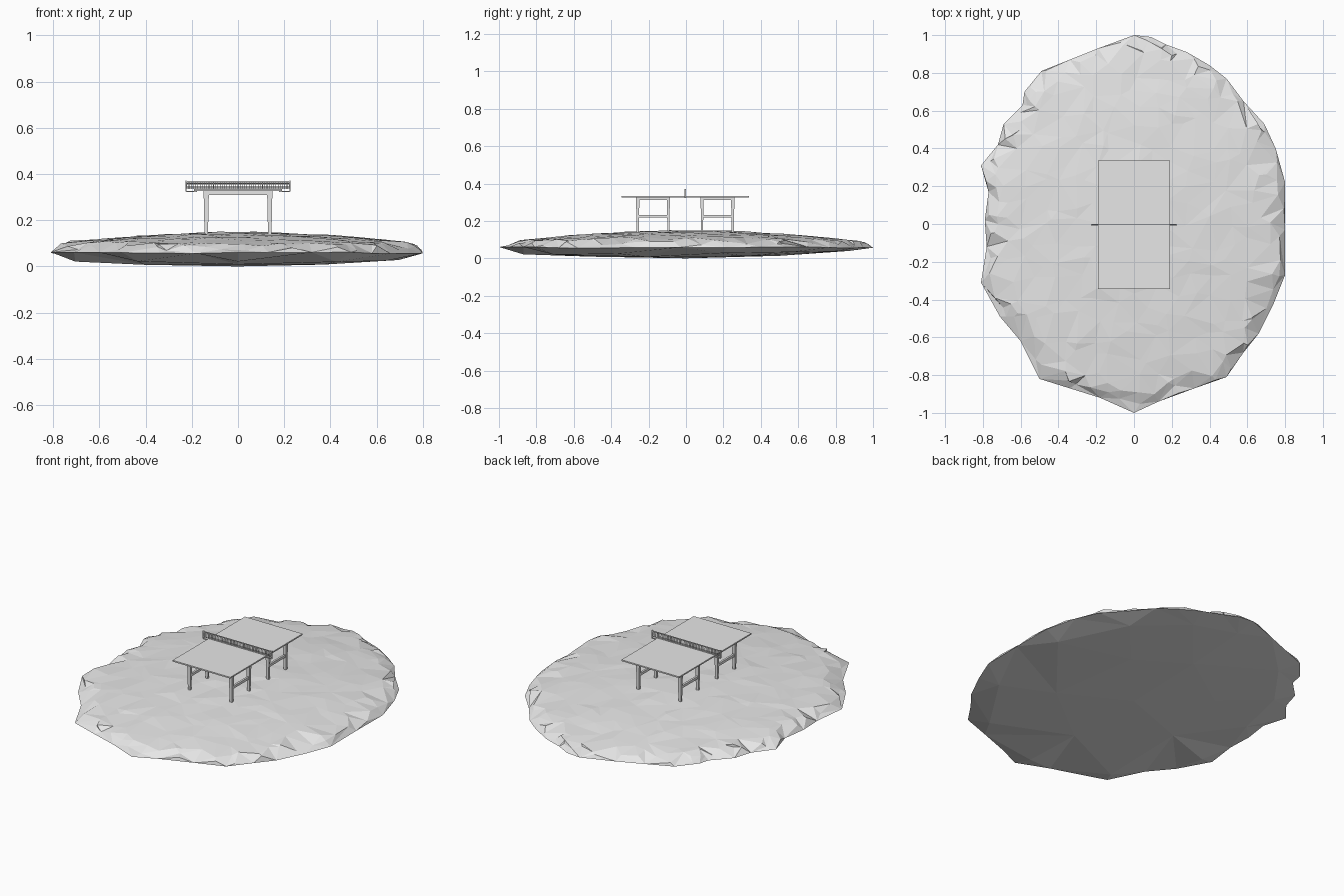
import bpy, bmesh, math, random
from mathutils import Vector
from mathutils.geometry import delaunay_2d_cdt

random.seed(4)
if "Cube" in bpy.data.objects:
    bpy.data.objects.remove(bpy.data.objects["Cube"], do_unlink=True)

grey = bpy.data.materials.new("light grey")
grey.use_nodes = True
grey.diffuse_color = (0.8, 0.8, 0.8, 1)
grey.node_tree.nodes["Principled BSDF"].inputs["Base Color"].default_value = (0.8, 0.8, 0.8, 1)


def finish(name, bm):
    """Turn a bmesh into a flat shaded object."""
    mesh = bpy.data.meshes.new(name)
    bm.to_mesh(mesh)
    bm.free()
    mesh.materials.append(grey)
    obj = bpy.data.objects.new(name, mesh)
    bpy.context.scene.collection.objects.link(obj)
    return obj


def box(name, xs, ys, zs, taper=1.0):
    """Box between limits; the bottom end is scaled by taper."""
    bm = bmesh.new()
    bmesh.ops.create_cube(bm, size=1)
    for v in bm.verts:
        t = taper if v.co.z < 0 else 1.0
        v.co = Vector([(lo + hi) / 2 + c * (hi - lo) * k
                       for (lo, hi), c, k in zip((xs, ys, zs), v.co, (t, t, 1))])
    return finish(name, bm)


# Shoreline of the rocky ground
OUTLINE = [Vector(p) for p in (
    (0, 1), (.09, .99), (.17, .95), (.28, .91), (.4, .84), (.49, .77),
    (.58, .65), (.69, .53), (.75, .4), (.8, .22), (.8, -.03), (.8, -.27),
    (.74, -.42), (.66, -.58), (.58, -.68), (.49, -.81), (.32, -.87), (.13, -.94),
    (0, -1), (-.18, -.92), (-.34, -.87), (-.5, -.82), (-.6, -.62), (-.71, -.49),
    (-.81, -.31), (-.78, -.12), (-.79, .02), (-.77, .17), (-.81, .31), (-.72, .42),
    (-.69, .53), (-.59, .63), (-.58, .7), (-.49, .81), (-.34, .87), (-.19, .93))]
N = len(OUTLINE)


def radius(p):
    return math.hypot(p.x / 0.82, p.y)


def dome(p):
    side = abs(p.x) / 0.82
    return 0.149 - (0.07 - 0.018 * side) * radius(p) ** 2


def add_sheet(bm, flat, solid):
    """Triangulate flat points inside the shoreline and lift them to solid points."""
    edges = [(i, (i + 1) % N) for i in range(N)]
    _, _, faces, origin, _, _ = delaunay_2d_cdt(flat, edges, [], 1, 1e-6)
    verts = [bm.verts.new(solid[o[0]]) for o in origin]
    for f in faces:
        bm.faces.new([verts[i] for i in f])


def build_ground():
    bm = bmesh.new()
    shore = [Vector((p.x, p.y, 0.058 + random.uniform(-.003, .004))) for p in OUTLINE]

    # Crumpled rim, with some points pushed out into small overhangs
    flat, solid = list(OUTLINE), list(shore)
    for scale, low, high, push in ((.975, .25, .85, .022), (.945, .65, 1.05, .03),
                                   (.91, .9, 1.08, .015)):
        for i in range(N):
            p = OUTLINE[i].lerp(OUTLINE[(i + 1) % N], random.uniform(.1, .9)) * scale
            q = p * (1 + random.uniform(-push, push))
            z = 0.06 + (dome(p) - 0.06) * random.uniform(low, high)
            flat.append(p)
            solid.append(Vector((q.x, q.y, z)))

    # Gentle uneven dome
    step = 0.1
    for i in range(-8, 9):
        for j in range(-10, 11):
            p = Vector((i + random.uniform(-.42, .42), j + random.uniform(-.42, .42))) * step
            if radius(p) < 0.87:
                flat.append(p)
                solid.append(Vector((p.x, p.y, dome(p) + random.uniform(-.004, .003))))
    add_sheet(bm, flat, solid)

    # Shallow underside made of a few large facets
    flat, solid = list(OUTLINE), list(shore)
    for scale, skip, height in ((.87, 3, .022), (.5, 6, .007)):
        for p in OUTLINE[::skip]:
            q = p * scale
            flat.append(q)
            solid.append(Vector((q.x, q.y, height + 0.018 * max(0, q.y)
                                 + random.uniform(-.003, .003))))
    flat.append(Vector((0, 0)))
    solid.append(Vector((0, 0, 0)))
    add_sheet(bm, flat, solid)

    bmesh.ops.remove_doubles(bm, verts=bm.verts, dist=1e-5)
    bmesh.ops.recalc_face_normals(bm, faces=bm.faces)
    finish("rocky_ground", bm)


build_ground()

# Table: two halves, each on its own four-legged frame
MID = -0.004
TOP, UNDER = 0.334, 0.326
for s, half in ((-1, "front"), (1, "back")):
    def span(a, b):
        return tuple(sorted((MID + s * a, MID + s * b)))

    box(half + "_table_top", (-.19, .19), span(.0005, .34), (UNDER, TOP))
    for y0, y1, place in ((.082, .098, "inner"), (.245, .263, "outer")):
        box(f"{half}_{place}_cross_rail", (-.145, .145), span(y0 + .003, y1 - .003), (.31, UNDER))
        for m, side in ((-1, "right"), (1, "left")):
            xs = sorted((m * .126, m * .149))
            box(f"{half}_{place}_{side}_leg", xs, span(y0, y1), (.135, UNDER), taper=.65)
    for m, side in ((-1, "right"), (1, "left")):
        xs = sorted((m * .132, m * .144))
        box(f"{half}_{side}_side_rail", xs, span(.09, .255), (.312, UNDER))
        box(f"{half}_{side}_stretcher", xs, span(.09, .255), (.217, .232))

# Net: woven mesh with hems, end posts and clamps
bm = bmesh.new()
bmesh.ops.create_grid(bm, x_segments=46, y_segments=5, size=1)
for v in bm.verts:
    v.co = Vector((v.co.x * .222, MID, .35 + v.co.y * .015))
net = finish("net_mesh", bm)
wire = net.modifiers.new("strands", "WIREFRAME")
wire.thickness = 0.0025
box("net_top_hem", (-.224, .224), (MID - .002, MID + .002), (.363, .369))
box("net_bottom_hem", (-.224, .224), (MID - .002, MID + .002), (.334, .337))
for m, side in ((-1, "right"), (1, "left")):
    box(side + "_net_post", sorted((m * .222, m * .228)), (MID - .004, MID + .004), (.325, .371))
    box(side + "_net_clamp", sorted((m * .178, m * .226)), (MID - .004, MID + .004), (.322, UNDER))
